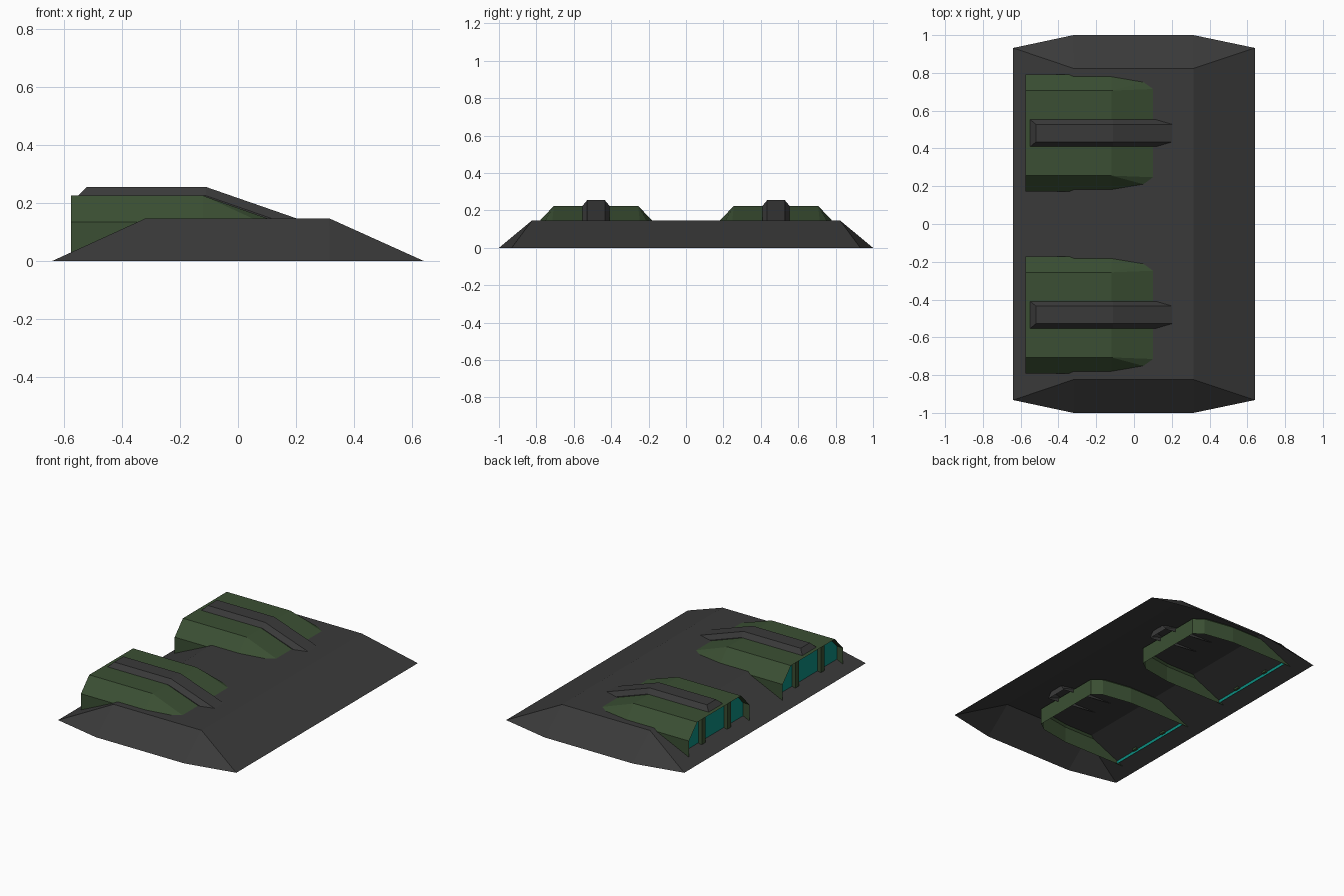
import bpy, bmesh

if "Cube" in bpy.data.objects:
    bpy.data.objects.remove(bpy.data.objects["Cube"])


def material(name, rgb):
    m = bpy.data.materials.new(name)
    m.diffuse_color = (*rgb, 1)
    m.use_nodes = True
    m.node_tree.nodes["Principled BSDF"].inputs["Base Color"].default_value = m.diffuse_color
    return m


GREY = material("charcoal grey", (0.042, 0.042, 0.042))
GREEN = material("dark green", (0.043, 0.078, 0.033))
TEAL = material("teal", (0.004, 0.27, 0.22))


def build(name, mat, verts, faces):
    bm = bmesh.new()
    vs = [bm.verts.new(v) for v in verts]
    for f in faces:
        bm.faces.new([vs[i] for i in f])
    bmesh.ops.recalc_face_normals(bm, faces=bm.faces)
    me = bpy.data.meshes.new(name)
    bm.to_mesh(me)
    bm.free()
    me.materials.append(mat)
    ob = bpy.data.objects.new(name, me)
    bpy.context.collection.objects.link(ob)
    return ob


def strip(a, b, n):
    """Quads joining two rows of n vertices starting at a and b."""
    return [(a + i, a + i + 1, b + i + 1, b + i) for i in range(n - 1)]


# Sloped base shell, open underneath
rim = [(-0.64, -0.932), (-0.32, -1), (0.315, -1), (0.64, -0.932),
       (0.64, 0.932), (0.315, 1), (-0.32, 1), (-0.64, 0.932)]
deck = [(-0.318, -0.823), (0.314, -0.823), (0.314, 0.823), (-0.318, 0.823)]
build("base_shell", GREY,
      [(x, y, 0) for x, y in rim] + [(x, y, 0.147) for x, y in deck],
      [(8, 9, 10, 11), (1, 2, 9, 8), (0, 1, 8), (2, 3, 9), (3, 4, 10, 9),
       (4, 5, 10), (5, 6, 11, 10), (6, 7, 11), (7, 0, 8, 11)])

BACK, FLOOR, SHOULDER, ROOF = -0.575, 0.03, 0.135, 0.225


def pod(cy, side):
    # Hood: roof edge, shoulder and wall foot rows, mirrored across the pod
    roof = [(BACK, 0.225, ROOF), (-0.12, 0.225, ROOF), (0.135, 0.235, SHOULDER)]
    waist = [(BACK, 0.31, SHOULDER), (-0.12, 0.31, SHOULDER), (0.076, 0.277, SHOULDER)]
    foot = [(x, w, FLOOR) for x, w, z in waist + roof[-1:]]
    half = roof + waist + foot
    n = len(half)
    verts = [(x, cy + s * w, z) for s in (1, -1) for x, w, z in half]
    faces = strip(0, n, 3)
    for o in (0, n):
        faces += [(o, o + 1, o + 4, o + 3), (o + 1, o + 2, o + 5), (o + 1, o + 5, o + 4)]
        faces += strip(o + 3, o + 6, 3) + [(o + 5, o + 2, o + 9, o + 8)]
    faces.append((2, 2 + n, 9 + n, 9))
    build(side + "_hood", GREEN, verts, faces)

    # Recessed window behind the opening
    outline = [(0.31, FLOOR), (0.31, SHOULDER), (0.225, ROOF),
               (-0.225, ROOF), (-0.31, SHOULDER), (-0.31, FLOOR)]
    build(side + "_window", TEAL, [(-0.53, cy + y, z) for y, z in outline], [range(6)])

    # Two upright window posts
    for i, dy in enumerate((-0.131, 0.131)):
        verts = [(x, cy + dy + y, z) for z in (0.045, 0.224)
                 for x, y in ((-0.555, -0.018), (-0.515, -0.018), (-0.515, 0.018), (-0.555, 0.018))]
        build(f"{side}_post_{i}", GREEN, verts,
              [(0, 1, 2, 3), (4, 5, 6, 7)] +
              [(a, (a + 1) % 4, (a + 1) % 4 + 4, a + 4) for a in range(4)])

    # Chamfered spine along the roof: foot, edge and crest rows
    crest = [(-0.52, 0.047, 0.255), (-0.11, 0.047, 0.255), (0.215, 0.047, 0.142)]
    edge = [(-0.55, 0.072, 0.225), (-0.11, 0.072, 0.225), (0.215, 0.072, 0.112)]
    low = [(-0.55, 0.072, 0.205), (-0.11, 0.072, 0.14), (0.215, 0.072, 0.105)]
    n = 9
    verts = [(x, cy + s * w, z) for s in (1, -1) for x, w, z in crest + edge + low]
    faces = strip(0, n, 3) + [(0, n, n + 3, 3), (3, n + 3, n + 6, 6),
                              (2, n + 2, n + 5, 5), (5, n + 5, n + 8, 8)]
    for o in (0, n):
        faces += strip(o, o + 3, 3) + strip(o + 3, o + 6, 3)
    build(side + "_spine", GREY, verts, faces)


for cy, side in ((0.481, "rear"), (-0.481, "front")):
    pod(cy, side)
